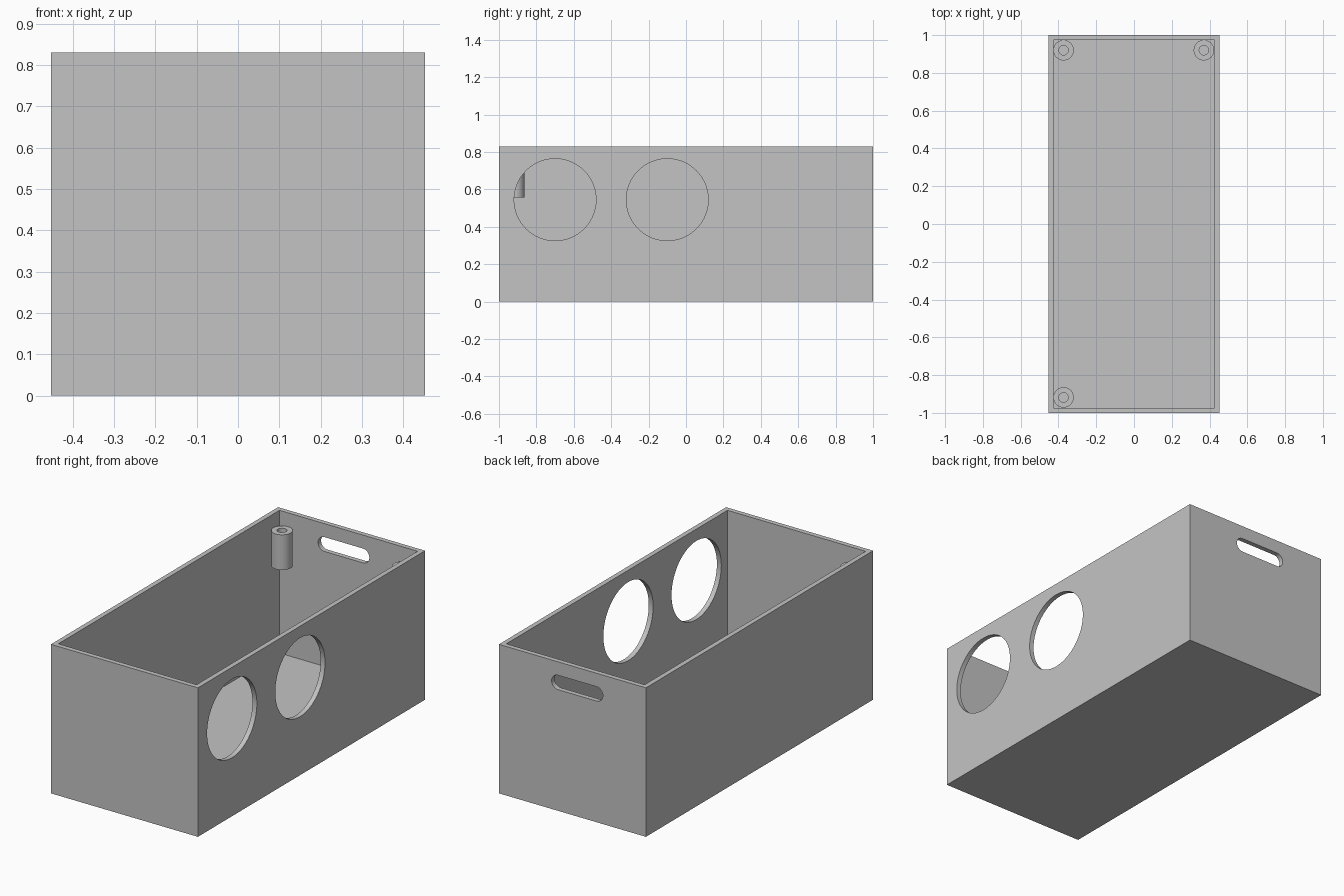
import bpy
import math

cube = bpy.data.objects.get("Cube")
if cube:
    bpy.data.objects.remove(cube, do_unlink=True)

WIDTH, LENGTH, HEIGHT = 0.906, 2.0, 0.83
WALL, FLOOR = 0.027, 0.035

grey = bpy.data.materials.new("plain grey")
grey.use_nodes = True
GREY = (0.55, 0.55, 0.55, 1)
grey.diffuse_color = GREY
grey.node_tree.nodes["Principled BSDF"].inputs["Base Color"].default_value = GREY


def box(name, size, centre):
    bpy.ops.mesh.primitive_cube_add(size=1, location=centre)
    ob = bpy.context.object
    ob.name = name
    ob.scale = size
    bpy.ops.object.transform_apply(location=False, rotation=False, scale=True)
    return ob


def cylinder(name, radius, depth, centre, rotation=(0, 0, 0)):
    bpy.ops.mesh.primitive_cylinder_add(vertices=64, radius=radius, depth=depth,
                                        location=centre, rotation=rotation)
    ob = bpy.context.object
    ob.name = name
    return ob


def combine(target, tool, operation="DIFFERENCE"):
    """Apply a boolean and discard the tool object."""
    tool.hide_render = True
    mod = target.modifiers.new("boolean", "BOOLEAN")
    mod.operation = operation
    mod.solver = "EXACT"
    mod.object = tool
    bpy.context.view_layer.objects.active = target
    bpy.ops.object.modifier_apply(modifier=mod.name)
    bpy.data.objects.remove(tool, do_unlink=True)


def finish(ob):
    ob.data.materials.clear()
    ob.data.materials.append(grey)
    bpy.ops.object.select_all(action="DESELECT")
    ob.select_set(True)
    bpy.context.view_layer.objects.active = ob
    bpy.ops.object.shade_smooth_by_angle(angle=math.radians(30))


# Open-topped box
body = box("box_body", (WIDTH, LENGTH, HEIGHT), (0, 0, HEIGHT / 2))
combine(body, box("cavity_cutter", (WIDTH - 2 * WALL, LENGTH - 2 * WALL, HEIGHT),
                  (0, 0, HEIGHT / 2 + FLOOR)))

# Two round openings in the +x wall
for y in (-0.7, -0.1):
    combine(body, cylinder("round_cutter", 0.219, 0.2, (WIDTH / 2, y, 0.545),
                           (0, math.pi / 2, 0)))

# Rounded hand slot in the back wall
SLOT_X, SLOT_Z, SLOT_R, SLOT_HALF = -0.03, 0.715, 0.04, 0.118
slot = box("slot_cutter", (2 * SLOT_HALF, 0.2, 2 * SLOT_R), (SLOT_X, LENGTH / 2, SLOT_Z))
for side in (-1, 1):
    end = cylinder("slot_end", SLOT_R, 0.2, (SLOT_X + side * SLOT_HALF, LENGTH / 2, SLOT_Z),
                   (math.pi / 2, 0, 0))
    combine(slot, end, "UNION")
combine(body, slot)
finish(body)

# Hollow screw posts in three corners
POST_BOTTOM, POST_TOP = 0.557, 0.753
POSTS = {"back_left_post": (0.37, 0.92),
         "back_right_post": (-0.373, 0.92),
         "front_right_post": (-0.373, -0.918)}
for name, (x, y) in POSTS.items():
    centre = (x, y, (POST_BOTTOM + POST_TOP) / 2)
    post = cylinder(name, 0.054, POST_TOP - POST_BOTTOM, centre)
    combine(post, cylinder("bore_cutter", 0.025, 0.5, centre))
    finish(post)
